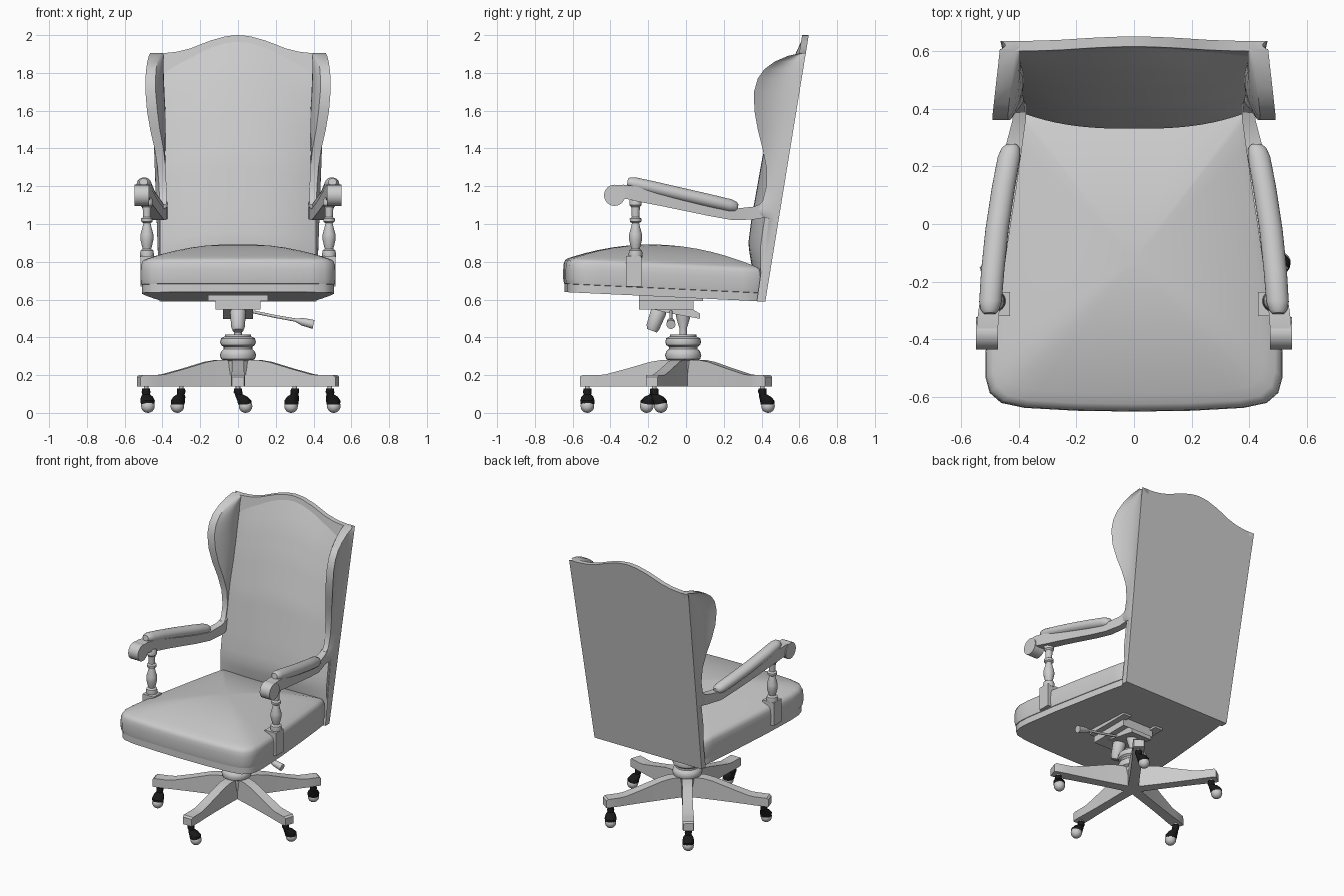
import bpy, bmesh, math
from mathutils import Vector

if "Cube" in bpy.data.objects:
    bpy.data.objects.remove(bpy.data.objects["Cube"])

def finish(bm, name, angle=35, mirror=False, mat=None):
    bmesh.ops.recalc_face_normals(bm, faces=bm.faces)
    me = bpy.data.meshes.new(name)
    bm.to_mesh(me)
    bm.free()
    ob = bpy.data.objects.new(name, me)
    bpy.context.collection.objects.link(ob)
    bpy.ops.object.select_all(action='DESELECT')
    ob.select_set(True)
    bpy.context.view_layer.objects.active = ob
    bpy.ops.object.shade_smooth_by_angle(angle=math.radians(angle))
    if mirror:
        ob.modifiers.new("Mirror", 'MIRROR').use_mirror_merge = False
    if mat:
        me.materials.append(mat)
    return ob

def loft(name, rings, **kw):
    """Skin closed rings of points and cap both ends."""
    bm = bmesh.new()
    vs = [[bm.verts.new(p) for p in r] for r in rings]
    n = len(vs[0])
    for a, b in zip(vs, vs[1:]):
        for i in range(n):
            j = (i + 1) % n
            bm.faces.new((a[i], a[j], b[j], b[i]))
    bm.faces.new(vs[0])
    bm.faces.new(vs[-1])
    return finish(bm, name, **kw)

def circle(c, r, u=(1, 0, 0), v=(0, 1, 0), n=24):
    c, u, v = Vector(c), Vector(u), Vector(v)
    return [c + r * (math.cos(t) * u + math.sin(t) * v)
            for t in (2 * math.pi * i / n for i in range(n))]

def lathe(name, x, y, profile, **kw):
    return loft(name, [circle((x, y, z), r) for r, z in profile], **kw)

def rod(name, pts, **kw):
    """Round bar through (point, radius) stations."""
    d = (Vector(pts[-1][0]) - Vector(pts[0][0])).normalized()
    u = d.orthogonal().normalized()
    return loft(name, [circle(p, r, u, d.cross(u)) for p, r in pts], **kw)

def side_profile(name, pts, x0, x1, **kw):
    return loft(name, [[(x, y, z) for y, z in pts] for x in (x0, x1)], **kw)

def box(name, x0, x1, y0, y1, z0, z1, **kw):
    return side_profile(name, [(y0, z0), (y1, z0), (y1, z1), (y0, z1)], x0, x1, **kw)

def interp(pts, t):
    for (a, p), (b, q) in zip(pts, pts[1:]):
        if t <= b:
            return p + (q - p) * max(0, (t - a) / (b - a))
    return pts[-1][1]

black = bpy.data.materials.new("black")
black.diffuse_color = (0.01, 0.01, 0.01, 1)
black.use_nodes = True
black.node_tree.nodes["Principled BSDF"].inputs["Base Color"].default_value = black.diffuse_color
CY = -0.01

# Five-legged star base with casters
swivel = [(0.04, 0.0), (0.02, 0.035), (-0.02, 0.03), (-0.02, 0.03), (0.01, -0.04)]
for k in range(5):
    a = math.radians(-90 + 72 * k)
    d, s = Vector((math.cos(a), math.sin(a), 0)), Vector((-math.sin(a), math.cos(a), 0))
    o = Vector((0, CY, 0))
    rings = []
    for r, w, zt in [(0, .035, .28), (.12, .033, .28), (.18, .032, .27), (.3, .032, .235),
                     (.42, .034, .203), (.46, .036, .2), (.54, .036, .2), (.552, .032, .19)]:
        c = o + d * r
        rings.append([c + s * w + Vector((0, 0, .14)), c + s * w + Vector((0, 0, zt)),
                      c - s * w + Vector((0, 0, zt)), c - s * w + Vector((0, 0, .14))])
    loft(f"base_leg_{k}", rings)
    p = o + d * 0.512
    q = Vector((swivel[k][0], swivel[k][1], 0))
    lathe(f"caster_stem_{k}", p.x, p.y, [(.012, .09), (.012, .145)])
    loft(f"caster_hood_{k}", [circle(p + q * f + Vector((0, 0, z)), r, n=16) for f, r, z in
         [(0, .021, .128), (0, .023, .11), (.1, .02, .098), (.5, .032, .085),
          (.85, .038, .065), (.9, .036, .045)]], mat=black)
    bm = bmesh.new()
    bmesh.ops.create_uvsphere(bm, u_segments=20, v_segments=12, radius=.036)
    bmesh.ops.translate(bm, verts=bm.verts, vec=p + q + Vector((0, 0, .036)))
    finish(bm, f"caster_wheel_{k}")

# Turned hub and gas column
lathe("hub", 0, CY - .005, [(.06, .2), (.07, .275), (.09, .285), (.096, .305), (.09, .325), (.076, .338),
      (.076, .35), (.09, .36), (.095, .375), (.09, .395), (.07, .405), (.07, .415), (.02, .416)])
lathe("column", 0, CY - .005, [(.02, .4), (.02, .45), (.036, .5), (.04, .53), (.04, .56)])

# Tilt mechanism, tension knob and height lever
box("mechanism_plate", -.12, .12, -.25, .04, .548, .63)
side_profile("mechanism_body", [(-.22, .56), (-.1, .53), (.075, .498), (.075, .525), (0, .57), (-.2, .6)], -.08, .08)
box("mounting_rail", .1, .16, -.25, .09, .592, .625, mirror=True)
rod("tension_knob", [((0, -.13, .57), .025), ((0, -.145, .535), .042),
                     ((0, -.175, .455), .036), ((0, -.18, .435), .028)])
rod("lever", [((.08, -.08, .535), .008), ((.2, -.08, .51), .008), ((.33, -.08, .487), .009)])
rod("lever_paddle", [((.31, -.08, .49), .01), ((.34, -.08, .483), .02), ((.4, -.08, .468), .024)])

# Seat rail and crowned cushion, both from one plan outline
half = [(0, -.65), (.2, -.647), (.38, -.637), (.46, -.62), (.5, -.585), (.515, -.53), (.515, -.45),
        (.49, -.2), (.45, .1), (.42, .3), (.405, .385), (.39, .4), (.2, .4), (0, .4)]
plan = half + [(-x, y) for x, y in half[-2:0:-1]]

def seat_ring(s, h):
    out = []
    for x, y in plan:
        yy = -.125 + (y + .125) * s
        out.append((x * s, yy, .64 - .047 * (yy + .65) + h))
    return out

loft("seat_rail", [seat_ring(.985, 0), seat_ring(.985, .045)])
top = [(s, .17 + .105 * (1 - s * s)) for s in (.95, .88, .78, .65, .5, .35, .2, .06)]
loft("seat_cushion", [seat_ring(s, h) for s, h in
     [(.97, .04), (.992, .045), (1, .07), (1, .12), (.995, .15), (.98, .17)] + top], angle=50)

# Back panel with serpentine top, leaning backwards
def back_y(z):
    return .42 + (z - .59) * .163

def crest(x):
    return interp([(0, 2), (.06, 1.995), (.15, 1.97), (.25, 1.93), (.33, 1.91), (.46, 1.9)], abs(x))

XS = [i / 12 for i in range(-12, 13)]
def panel_outline(off):
    pts = [(.425 * u, crest(.425 * u)) for u in XS]
    pts += [(.41, .59), (-.41, .59)]
    return [(x, back_y(z) - off, z) for x, z in pts]
loft("back_panel", [panel_outline(0), panel_outline(.035)])

# Upholstered back cushion
rings = []
for k in range(25):
    v = k / 24
    front, rear = [], []
    for u in XS:
        x = u * .412
        z = .62 + v * (crest(x) - .035 - .62)
        bulge = interp([(0, .03), (.1, .09), (.2, .135), (.3, .14), (.55, .135), (.75, .105),
                        (.88, .075), (.95, .05), (1, .03)], v)
        t = bulge * (.5 + .5 * (1 - abs(u) ** 2.5))
        front.append((x, back_y(z) - t - .005, z))
        rear.append((x, back_y(z) - .015, z))
    rings.append(front + rear[::-1])
loft("back_cushion", rings, angle=50)

# Flared wings continuing down as back stiles: (z, front y, front outer x)
wing = [(.59, .375, .415), (.8, .405, .415), (1.03, .435, .415), (1.05, .37, .412), (1.08, .36, .412),
        (1.12, .405, .415), (1.2, .425, .418), (1.3, .425, .426), (1.4, .405, .442), (1.5, .38, .465),
        (1.6, .362, .482), (1.7, .36, .49), (1.77, .38, .49), (1.82, .415, .486), (1.86, .47, .48),
        (1.89, .54, .472), (1.905, .605, .465)]
rings = []
for z, yf, xf in wing:
    yb, xb = back_y(z), .415 + .048 * (z - .59) / 1.32
    dip = .018 * min(1, max(0, (z - 1.2) / .3))
    th = interp([(.59, .03), (1.1, .035), (1.6, .055), (1.9, .052)], z)
    outer = [(xb + (xf - xb) * s * s - dip * 4 * s * (1 - s), yb + (yf - yb) * s, z)
             for s in (i / 8 for i in range(9))]
    rings.append(outer + [(x - th, y, z) for x, y, z in outer[::-1]])
loft("wing", rings, mirror=True, angle=45)

# Wooden arms: (x, y, z, half width, half height), ending in a scroll
arm = [(.393, .45, 1.085, .02, .045), (.398, .36, 1.058, .023, .034), (.42, .25, 1.05, .03, .03),
       (.44, .12, 1.073, .032, .03), (.46, 0, 1.1, .033, .032), (.48, -.13, 1.13, .034, .035),
       (.497, -.25, 1.158, .035, .04), (.506, -.33, 1.172, .037, .036), (.51, -.39, 1.172, .037, .032)]
loft("arm", [[(x - w, y, z - h), (x + w, y, z - h), (x + w, y, z + h), (x - w, y, z + h)]
             for x, y, z, w, h in arm], mirror=True)
rod("arm_scroll", [((.472, -.378, 1.152), .056), ((.548, -.378, 1.152), .056)], mirror=True)

# Padded armrests
rings = []
for t, f in [(0, .5), (.02, .8), (.07, 1), (.25, 1.03), (.5, 1.03), (.75, 1.03), (.93, 1), (.98, .8), (1, .55)]:
    y = .275 - .585 * t
    c = (.425 + .075 * t + .012 * math.sin(math.pi * t), y, 1.088 + .134 * t)
    rings.append(circle(c, f, (.039, 0, 0), (0, .005, .034)))
loft("arm_pad", rings, mirror=True, angle=45)

# Turned arm posts on square blocks
lathe("arm_post", .482, -.267, [(.035, .82), (.037, .84), (.034, .86), (.022, .868), (.027, .885), (.035, .92),
      (.034, .945), (.022, .99), (.019, 1.005), (.03, 1.012), (.031, 1.028), (.02, 1.036), (.023, 1.09),
      (.032, 1.1), (.032, 1.125), (.024, 1.14)], mirror=True)
box("arm_post_block", .43, .517, -.318, -.235, .67, .83, mirror=True)
